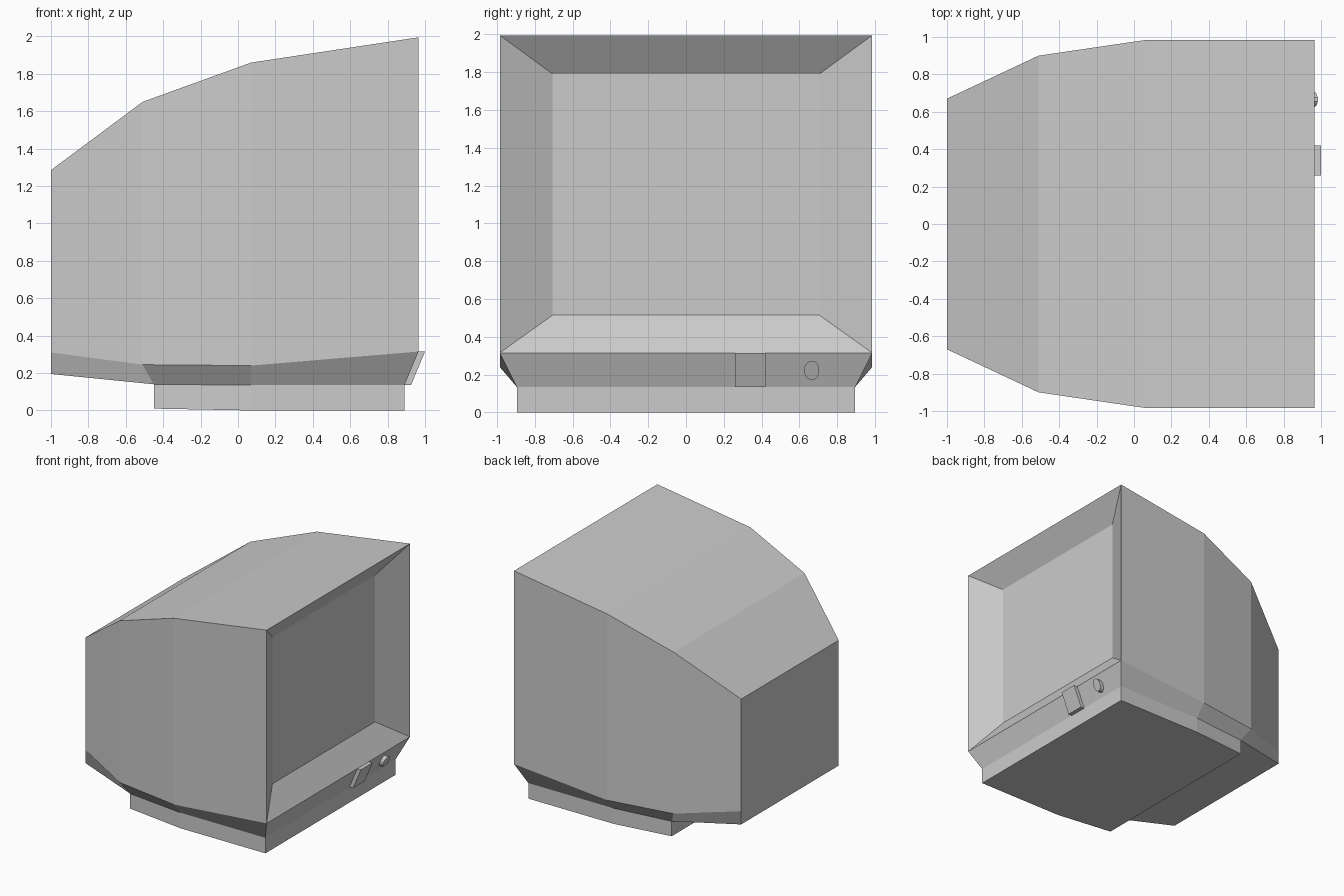
import bpy, bmesh, math

cube = bpy.data.objects.get("Cube")
if cube:
    bpy.data.objects.remove(cube, do_unlink=True)

grey = bpy.data.materials.new("plain grey")
grey.use_nodes = True
colour = (0.6, 0.6, 0.6, 1)
grey.diffuse_color = colour
grey.node_tree.nodes["Principled BSDF"].inputs["Base Color"].default_value = colour


def finish(name, bm):
    bmesh.ops.recalc_face_normals(bm, faces=bm.faces)
    mesh = bpy.data.meshes.new(name)
    bm.to_mesh(mesh)
    bm.free()
    mesh.materials.append(grey)
    obj = bpy.data.objects.new(name, mesh)
    bpy.context.collection.objects.link(obj)
    return obj


def prism(name, bottom, top):
    """Solid between two matching outlines."""
    bm = bmesh.new()
    a = [bm.verts.new(p) for p in bottom]
    b = [bm.verts.new(p) for p in top]
    bm.faces.new(a)
    bm.faces.new(b)
    for i in range(len(a)):
        j = (i + 1) % len(a)
        bm.faces.new((a[i], a[j], b[j], b[i]))
    return finish(name, bm)


# Casing: rings of top, side and bottom corners, from the screen to the back
stations = [
    ((0.965, 0.985, 1.995), (0.965, 0.985, 0.315), (0.89, 0.895, 0.135)),
    ((0.07, 0.985, 1.86), (0.07, 0.985, 0.24), (0.07, 0.895, 0.135)),
    ((-0.51, 0.90, 1.65), (-0.51, 0.90, 0.245), (-0.45, 0.84, 0.14)),
    ((-1.0, 0.67, 1.285), (-1.0, 0.67, 0.31), (-1.0, 0.67, 0.195)),
]
bm = bmesh.new()
rings = []
for half in stations:
    left = [bm.verts.new(p) for p in half]
    right = [bm.verts.new((x, -y, z)) for x, y, z in reversed(half)]
    rings.append(left + right)
for a, b in zip(rings, rings[1:]):
    for i in range(6):
        j = (i + 1) % 6
        bm.faces.new((a[i], a[j], b[j], b[i]))
bm.faces.new(rings[-1])

# Sloping control panel and recessed screen close the front
f = rings[0]
bm.faces.new(f[1:5])
frame = [f[0], f[1], f[4], f[5]]
screen = [bm.verts.new((0.825, y, z)) for y, z in
          ((0.705, 1.79), (0.705, 0.515), (-0.705, 0.515), (-0.705, 1.79))]
bm.faces.new(screen)
for i in range(4):
    j = (i + 1) % 4
    bm.faces.new((frame[i], frame[j], screen[j], screen[i]))
finish("monitor_casing", bm)

# Base follows the underside of the casing
plan = [(0.89, 0.895), (0.07, 0.895), (-0.45, 0.84)]
plan += [(x, -y) for x, y in reversed(plan)]
prism("base",
      [(x, y, 0.01 if x < 0 else 0) for x, y in plan],
      [(x, y, 0.14 if x < 0 else 0.135) for x, y in plan])


# Controls stand out from the sloping panel
def control(name, outline, depth):
    def on_panel(z):
        return 0.89 + (z - 0.135) * 0.075 / 0.18
    prism(name,
          [(on_panel(z), y, z) for y, z in outline],
          [(on_panel(z) + depth, y, z) for y, z in outline])


control("power_button", [(0.26, 0.135), (0.42, 0.135), (0.42, 0.315), (0.26, 0.315)], 0.035)
turns = [math.tau * (i + 0.5) / 12 for i in range(12)]
control("control_knob", [(0.665 + 0.041 * math.cos(t), 0.223 + 0.052 * math.sin(t))
                         for t in turns], 0.035)
